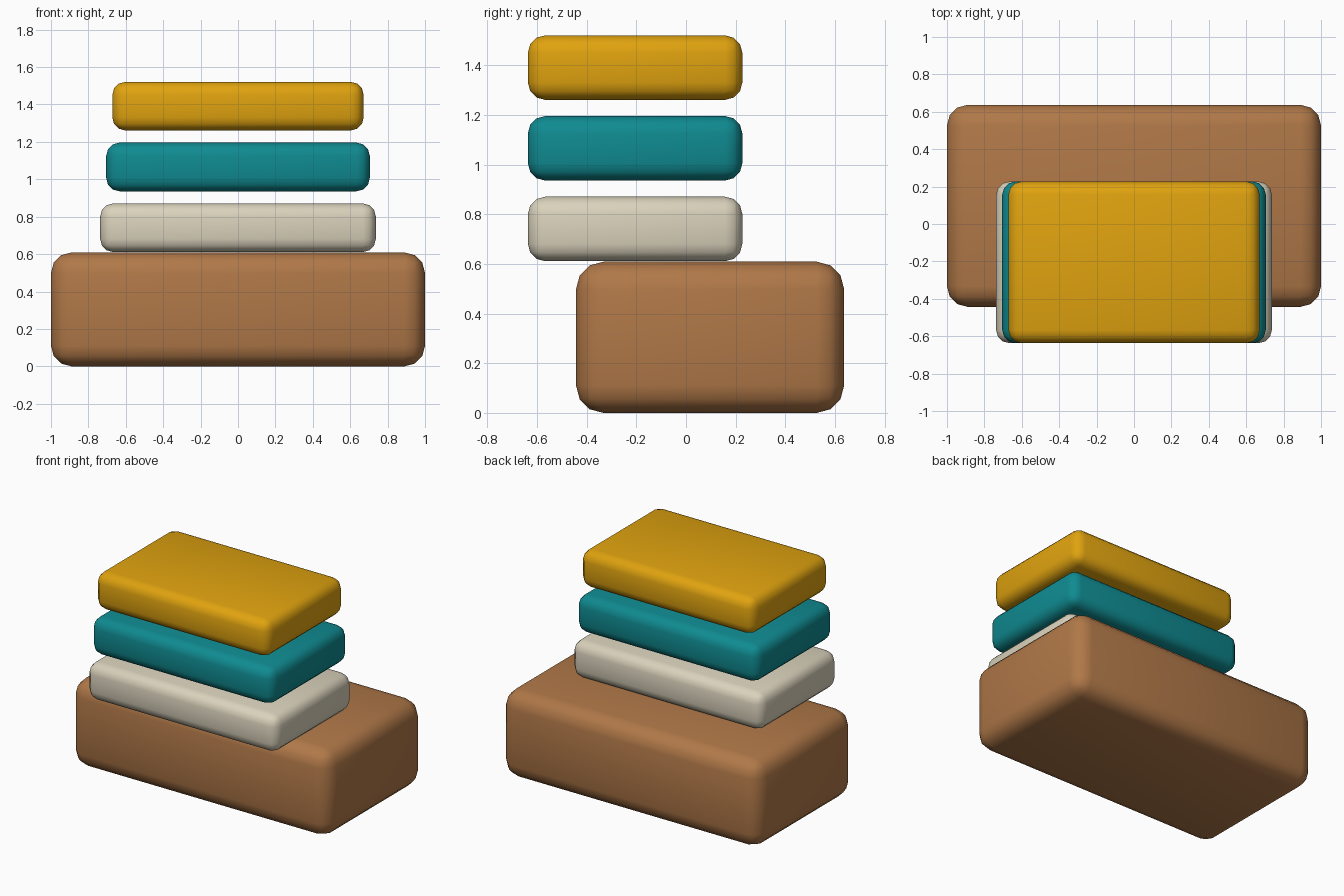
import bpy

if "Cube" in bpy.data.objects:
    bpy.data.objects.remove(bpy.data.objects["Cube"])


def material(name, rgb):
    # sRGB 0-255 to linear
    lin = [((c / 255 + 0.055) / 1.055) ** 2.4 if c > 10 else c / 255 / 12.92 for c in rgb]
    m = bpy.data.materials.new(name)
    m.diffuse_color = (*lin, 1)
    m.use_nodes = True
    m.node_tree.nodes["Principled BSDF"].inputs["Base Color"].default_value = m.diffuse_color
    return m


def rounded_box(name, x, y, z, radius, mat):
    """Box spanning the (min, max) ranges, with rounded edges."""
    bpy.ops.mesh.primitive_cube_add(
        size=1, location=[(a + b) / 2 for a, b in (x, y, z)])
    ob = bpy.context.object
    ob.name = name
    ob.scale = [b - a for a, b in (x, y, z)]
    bpy.ops.object.transform_apply(location=False, rotation=False, scale=True)
    bevel = ob.modifiers.new("rounded_edges", 'BEVEL')
    bevel.width = radius
    bevel.segments = 3
    bevel.limit_method = 'NONE'
    bpy.ops.object.modifier_apply(modifier=bevel.name)
    bpy.ops.object.shade_smooth()
    ob.data.materials.append(mat)
    return ob


# Large base block, set towards the back
rounded_box("base_block", (-1, 1), (-0.443, 0.637), (0, 0.609), 0.11,
            material("brown", (176, 120, 72)))

# Three floating slabs, each a little narrower than the one below
slabs = [("lower_slab", material("cream", (218, 210, 188))),
         ("middle_slab", material("teal", (15, 139, 145))),
         ("upper_slab", material("golden_yellow", (224, 163, 15)))]
for i, (name, mat) in enumerate(slabs):
    half = 0.737 - 0.0325 * i
    bottom = 0.611 + 0.325 * i
    rounded_box(name, (-half, half), (-0.637, 0.227), (bottom, bottom + 0.26), 0.07, mat)
